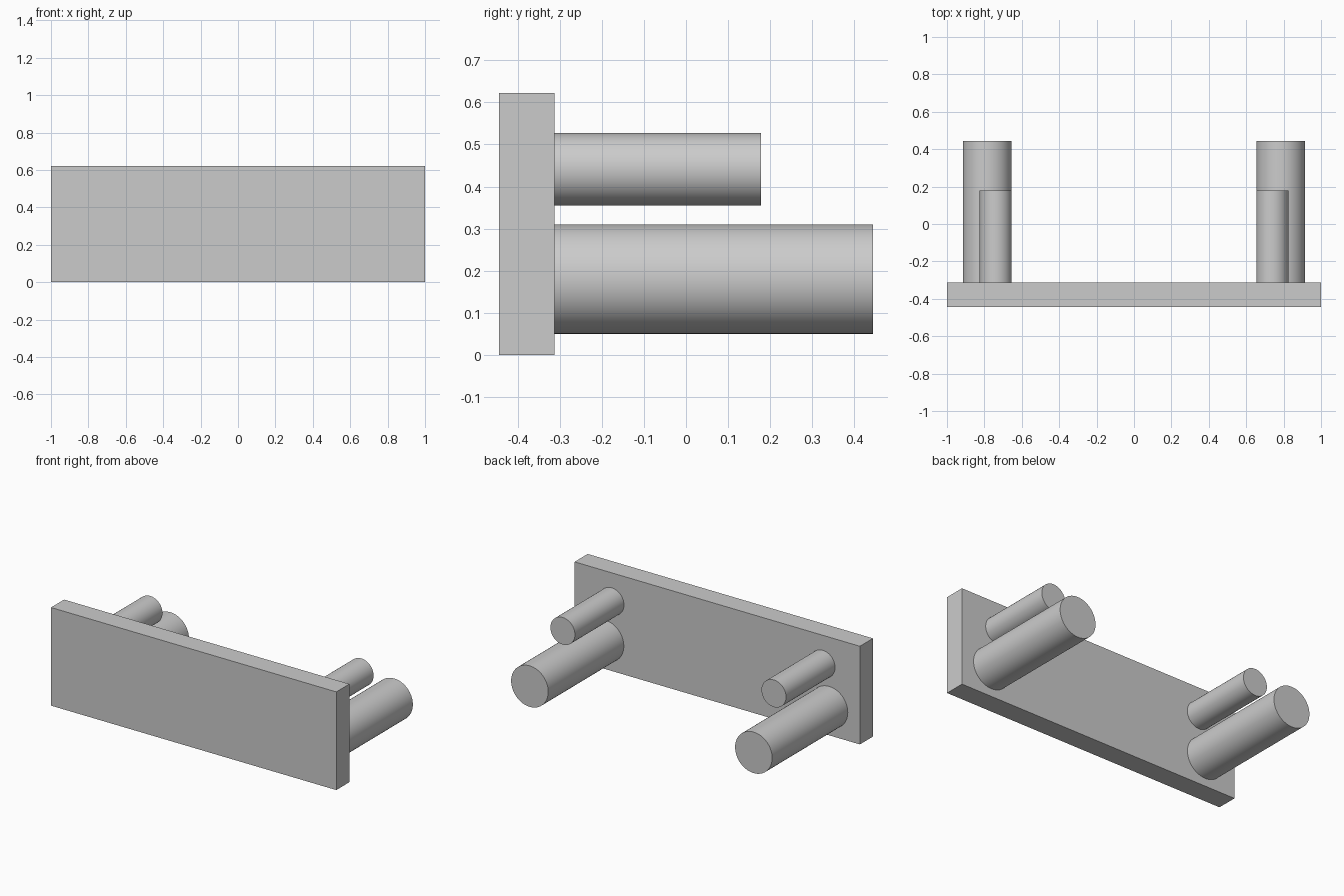
import bpy
import math

cube = bpy.data.objects.get("Cube")
if cube:
    bpy.data.objects.remove(cube, do_unlink=True)

grey = bpy.data.materials.new("plain_grey")
grey.use_nodes = True
colour = (0.6, 0.6, 0.6, 1)
grey.diffuse_color = colour
grey.node_tree.nodes["Principled BSDF"].inputs["Base Color"].default_value = colour

FRONT, PLATE_BACK, HEIGHT = -0.444, -0.313, 0.622


def finish(name):
    obj = bpy.context.object
    obj.name = name
    obj.data.materials.append(grey)
    bpy.ops.object.transform_apply(location=False, rotation=True, scale=True)
    return obj


def peg(name, x, z, radius, end):
    """Round peg running backwards from the plate."""
    bpy.ops.mesh.primitive_cylinder_add(
        vertices=64, radius=radius, depth=end - PLATE_BACK,
        location=(x, (end + PLATE_BACK) / 2, z), rotation=(math.pi / 2, 0, 0))
    finish(name)
    bpy.ops.object.shade_smooth_by_angle(angle=math.radians(30))


# Front plate
bpy.ops.mesh.primitive_cube_add(size=1, location=(0, (FRONT + PLATE_BACK) / 2, HEIGHT / 2))
bpy.context.object.scale = (2, PLATE_BACK - FRONT, HEIGHT)
finish("front_plate")

# A long thick peg and a short thin peg on each side
for side, sign in (("left", 1), ("right", -1)):
    peg(f"lower_peg_{side}", sign * 0.785, 0.18, 0.13, 0.444)
    peg(f"upper_peg_{side}", sign * 0.74, 0.441, 0.086, 0.178)
